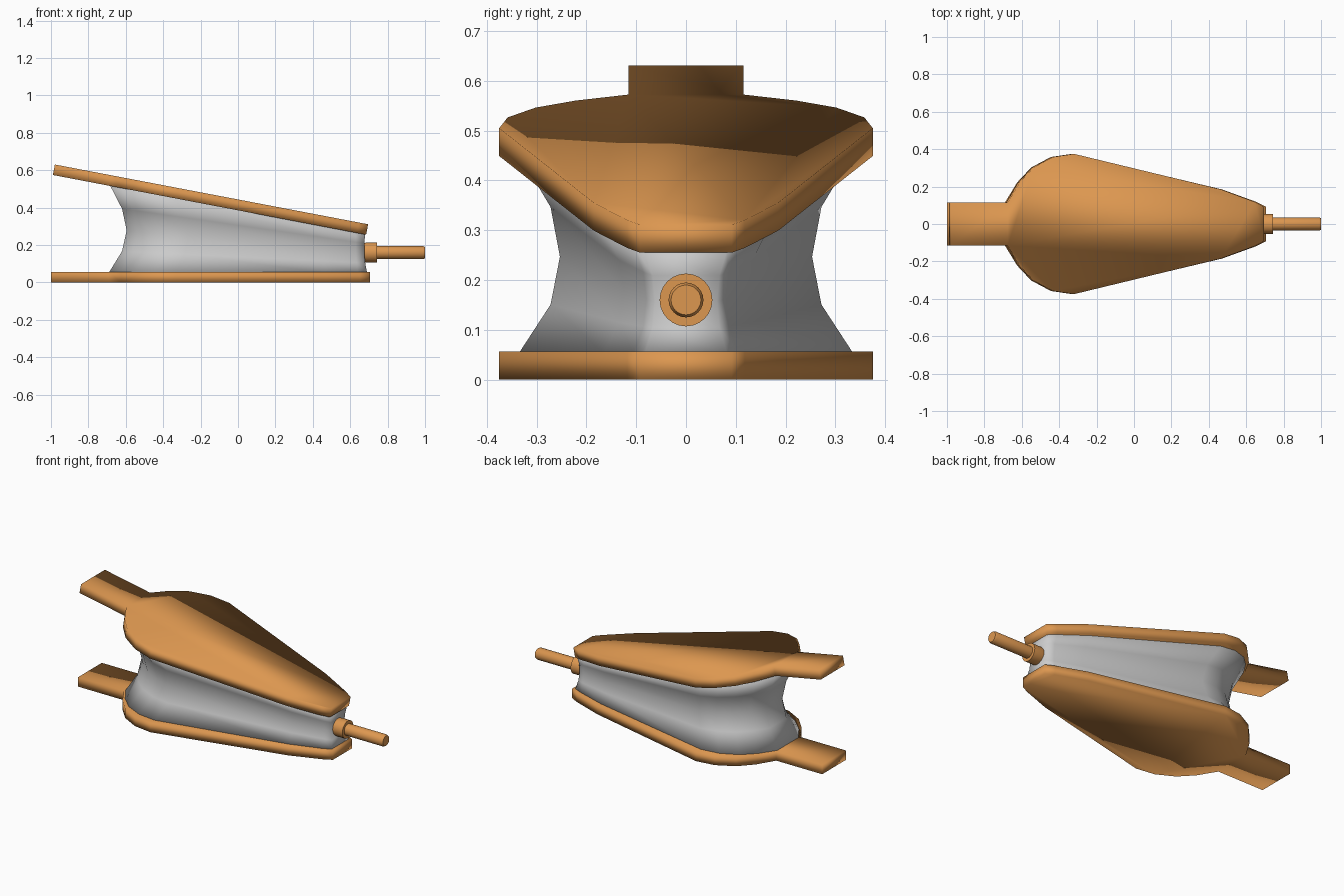
import bpy, bmesh
from math import radians, sin, cos, tan, pi
from mathutils import Matrix, Vector

if "Cube" in bpy.data.objects:
    bpy.data.objects.remove(bpy.data.objects["Cube"])

TILT = radians(10.8)
THICK = 0.057
TIP = Vector((0.685, 0, 0.255))      # underside of the upper board at its front tip

wood = bpy.data.materials.new("wood")
wood.diffuse_color = (0.72, 0.31, 0.08, 1)
wood.use_nodes = True
wood.node_tree.nodes["Principled BSDF"].inputs["Base Color"].default_value = wood.diffuse_color

# Half outline of the paddle, from the handle side to the tip
BODY = [(-0.69, 0.115), (-0.625, 0.222), (-0.55, 0.302), (-0.445, 0.358),
        (-0.33, 0.375), (0.47, 0.185), (0.655, 0.118), (0.705, 0.092)]


def mirrored(half):
    return half + [(x, -y) for x, y in reversed(half)]


def finish(name, bm, mat=None):
    bmesh.ops.recalc_face_normals(bm, faces=bm.faces)
    for f in bm.faces:
        f.smooth = True
    mesh = bpy.data.meshes.new(name)
    bm.to_mesh(mesh)
    bm.free()
    if mat:
        mesh.materials.append(mat)
    obj = bpy.data.objects.new(name, mesh)
    bpy.context.collection.objects.link(obj)
    return obj


def loft(bm, rings):
    """Skin closed rings of points and cap both ends."""
    rows = [[bm.verts.new(p) for p in ring] for ring in rings]
    n = len(rows[0])
    for a, b in zip(rows, rows[1:]):
        for i in range(n):
            j = (i + 1) % n
            bm.faces.new((a[i], a[j], b[j], b[i]))
    bm.faces.new(rows[0])
    bm.faces.new(rows[-1])


def board(name, matrix):
    outline = mirrored([(-1.0, 0.115)] + BODY)
    bm = bmesh.new()
    loft(bm, [[(x, y, z) for x, y in outline] for z in (0, THICK)])
    bm.transform(matrix)
    return finish(name, bm, wood)


# Lower and upper boards share one outline
board("lower_board", Matrix.Identity(4))
board("upper_board", Matrix.Translation(TIP) @ Matrix.Rotation(TILT, 4, 'Y')
      @ Matrix.Translation((-0.705, 0, 0)))

# Leather bellows: five rings pinched in at the middle
rings = []
for t, back, front, wide in [(0, -0.69, 0.69, 0.895), (0.25, -0.62, 0.68, 0.725),
                             (0.5, -0.595, 0.675, 0.675), (0.75, -0.62, 0.675, 0.725),
                             (1, -0.685, 0.68, 0.895)]:
    ring = []
    for x, y in mirrored(BODY):
        px = back + (front - back) * (x + 0.69) / 1.395
        top = TIP.z + (TIP.x - px) * tan(TILT) + 0.004
        ring.append((px, y * wide, (THICK - 0.004) * (1 - t) + top * t))
    rings.append(ring)
bm = bmesh.new()
loft(bm, rings)
finish("leather_bellows", bm)

# Nozzle: collar and pipe turned around the x axis
SIDES = 24
PROFILE = [(0.64, 0.045), (0.685, 0.053), (0.742, 0.053), (0.742, 0.035),
           (0.99, 0.035), (1.0, 0.030)]
bm = bmesh.new()
loft(bm, [[(x, r * cos(2 * pi * i / SIDES), 0.16 + r * sin(2 * pi * i / SIDES))
           for i in range(SIDES)] for x, r in PROFILE])
nozzle = finish("nozzle", bm, wood)
bpy.context.view_layer.objects.active = nozzle
nozzle.select_set(True)
bpy.ops.object.shade_smooth_by_angle(angle=radians(50))
